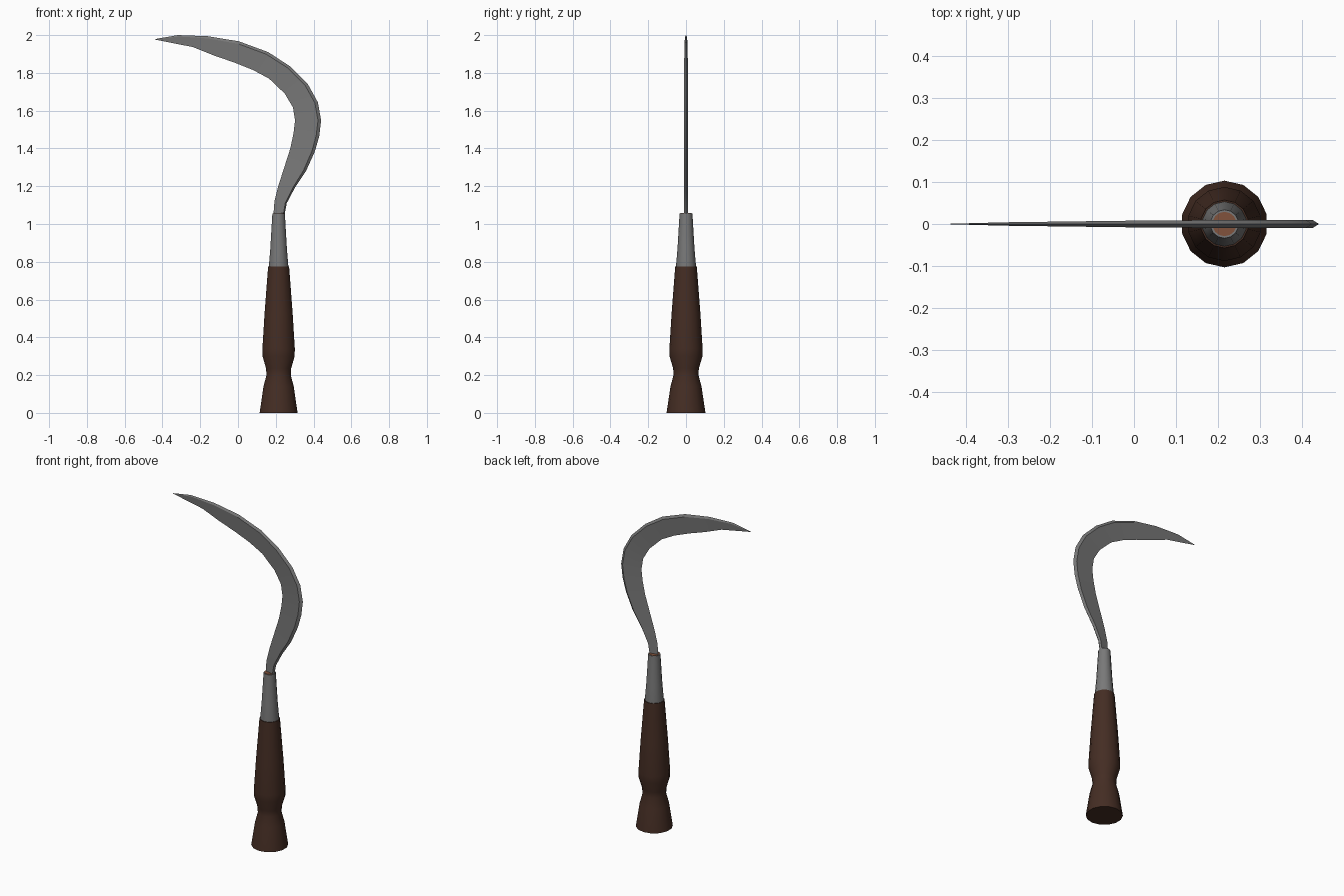
import bpy, bmesh, math
from mathutils import Vector

if "Cube" in bpy.data.objects:
    bpy.data.objects.remove(bpy.data.objects["Cube"])

AXIS_X, SIDES = 0.215, 14


def material(name, rgb):
    m = bpy.data.materials.new(name)
    m.diffuse_color = (*rgb, 1)
    m.use_nodes = True
    m.node_tree.nodes["Principled BSDF"].inputs["Base Color"].default_value = m.diffuse_color
    return m


steel = material("grey steel", (0.19, 0.19, 0.19))
wood = material("dark wood", (0.058, 0.026, 0.017))
end_wood = material("light end wood", (0.22, 0.085, 0.045))


def finish(bm, name, mat, angle):
    bmesh.ops.recalc_face_normals(bm, faces=bm.faces)
    me = bpy.data.meshes.new(name)
    bm.to_mesh(me)
    bm.free()
    me.materials.append(mat)
    ob = bpy.data.objects.new(name, me)
    bpy.context.collection.objects.link(ob)
    bpy.ops.object.select_all(action='DESELECT')
    ob.select_set(True)
    bpy.context.view_layer.objects.active = ob
    bpy.ops.object.shade_smooth_by_angle(angle=math.radians(angle))
    return ob


def skin(bm, rings):
    n = len(rings[0])
    for a, b in zip(rings, rings[1:]):
        for i in range(n):
            j = (i + 1) % n
            bm.faces.new((a[i], a[j], b[j], b[i]))
    bm.faces.new(rings[0])
    bm.faces.new(rings[-1])


def turned(name, profile, mat):
    """Turned solid around the handle axis from (radius, z) pairs."""
    bm = bmesh.new()
    rings = []
    for r, z in profile:
        angles = [math.pi / 2 + math.tau * i / SIDES for i in range(SIDES)]
        rings.append([bm.verts.new((AXIS_X + r * math.cos(a), r * math.sin(a), z)) for a in angles])
    skin(bm, rings)
    return finish(bm, name, mat, 40)


# Wooden handle, steel ferrule, and the wood end showing inside the ferrule
turned("handle", [(0.103, 0), (0.082, 0.14), (0.066, 0.2), (0.068, 0.235), (0.087, 0.3),
                  (0.088, 0.34), (0.076, 0.53), (0.057, 0.775)], wood)
turned("ferrule", [(0.053, 0.77), (0.053, 0.776), (0.045, 0.87), (0.034, 1.055)], steel)
turned("handle_end", [(0.029, 1.045), (0.029, 1.057)], end_wood)

# Curved blade: (outer x, z, inner x, z, half thickness) at each station
stations = [
    (0.245, 1.04, 0.187, 1.04, 0.010),
    (0.258, 1.11, 0.193, 1.12, 0.010),
    (0.300, 1.19, 0.213, 1.20, 0.010),
    (0.360, 1.28, 0.245, 1.30, 0.010),
    (0.407, 1.384, 0.277, 1.40, 0.010),
    (0.430, 1.465, 0.294, 1.48, 0.010),
    (0.440, 1.548, 0.302, 1.548, 0.010),
    (0.423, 1.644, 0.291, 1.617, 0.010),
    (0.370, 1.740, 0.248, 1.690, 0.010),
    (0.275, 1.835, 0.164, 1.770, 0.010),
    (0.160, 1.910, 0.080, 1.815, 0.009),
    (0.005, 1.967, -0.020, 1.855, 0.008),
    (-0.160, 1.994, -0.130, 1.893, 0.006),
    (-0.318, 2.000, -0.240, 1.937, 0.004),
    (-0.440, 1.979, -0.438, 1.976, 0.0005),
]
bm = bmesh.new()
rings = []
for ox, oz, ix, iz, t in stations:
    outer, inner = Vector((ox, 0, oz)), Vector((ix, 0, iz))
    spine = outer.lerp(inner, 0.12)
    side = Vector((0, t, 0))
    rings.append([bm.verts.new(p) for p in (outer, spine + side, inner, spine - side)])
skin(bm, rings)
finish(bm, "blade", steel, 25)
